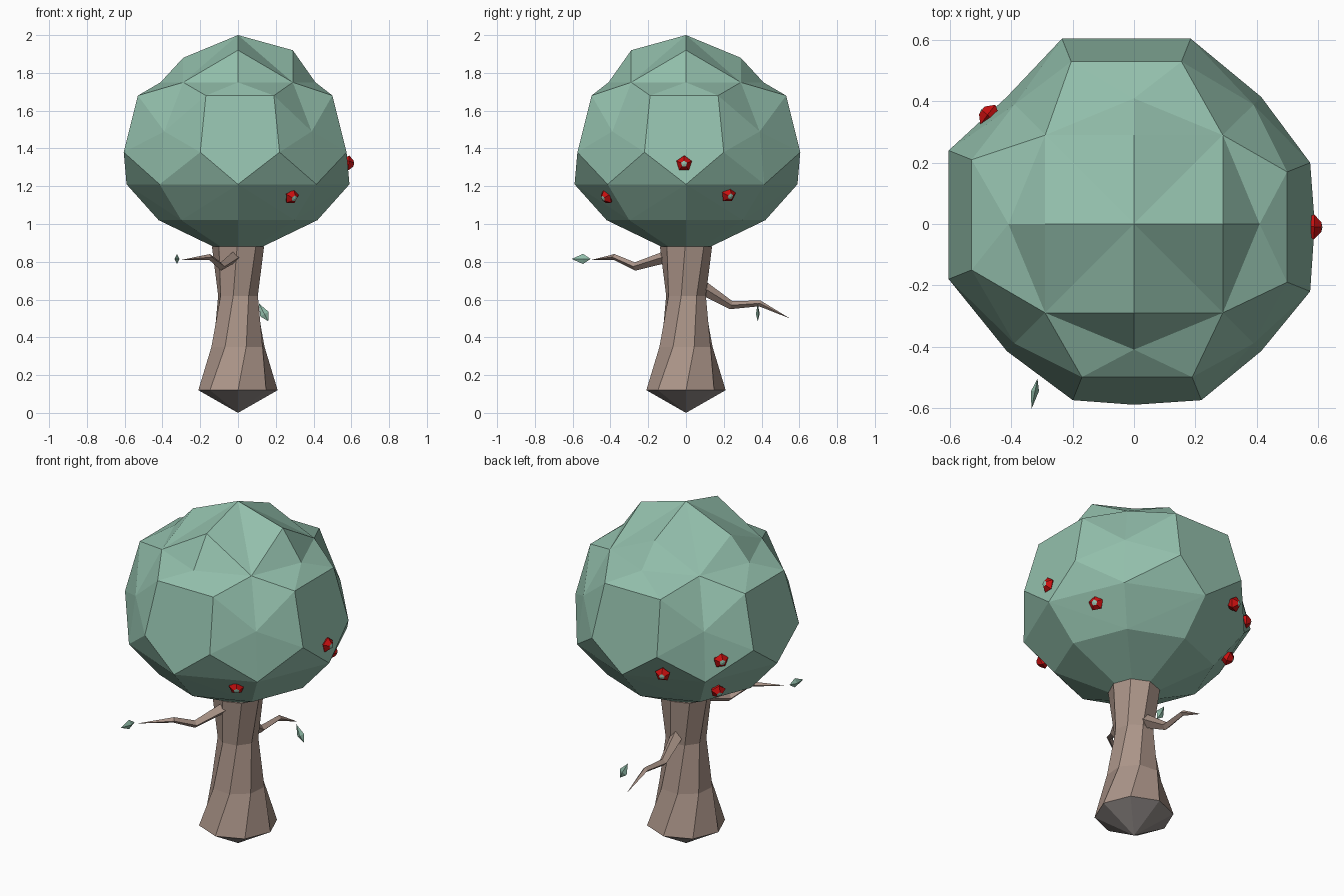
import bpy, bmesh, math
from mathutils import Vector, Matrix

cube = bpy.data.objects.get("Cube")
if cube:
    bpy.data.objects.remove(cube, do_unlink=True)


def material(name, rgb):
    m = bpy.data.materials.new(name)
    m.use_nodes = True
    m.diffuse_color = (*rgb, 1)
    m.node_tree.nodes["Principled BSDF"].inputs["Base Color"].default_value = (*rgb, 1)
    return m


GREEN = material("leaf green", (0.29, 0.52, 0.41))
BROWN = material("bark brown", (0.41, 0.30, 0.25))
GREY = material("root grey", (0.30, 0.27, 0.26))
RED = material("fruit red", (0.60, 0.005, 0.005))


def finish(name, bm, *mats):
    bmesh.ops.recalc_face_normals(bm, faces=bm.faces)
    me = bpy.data.meshes.new(name)
    bm.to_mesh(me)
    bm.free()
    for m in mats:
        me.materials.append(m)
    ob = bpy.data.objects.new(name, me)
    bpy.context.collection.objects.link(ob)
    return ob


def skin(bm, rings):
    """Bridge equal rings of points; a one-point ring closes to a tip."""
    rows = [[bm.verts.new(p) for p in r] for r in rings]
    n = max(len(r) for r in rows)
    for a, b in zip(rows, rows[1:]):
        for i in range(n):
            j = (i + 1) % n
            quad = [a[i % len(a)], a[j % len(a)], b[j % len(b)], b[i % len(b)]]
            bm.faces.new(list(dict.fromkeys(quad)))
    for r in (rows[0], rows[-1]):
        if len(r) > 2:
            bm.faces.new(r)


def ring(n, r, z, turn=0):
    return [Vector((r * math.cos(turn + math.tau * i / n),
                    r * math.sin(turn + math.tau * i / n), z)) for i in range(n)]


# Crown: four matching quarters, each with a slightly shifted side panel
def crown():
    bm = bmesh.new()
    top = bm.verts.new((0, 0, 2))
    # per side: panel distance, sideways shift, cap height
    sides = [(0.575, -0.01, 1.92), (0.605, 0.025, 1.88),
             (0.605, -0.03, 1.88), (0.575, 0.01, 1.92)]
    quarters = []
    for k, (r, s, cap) in enumerate(sides):
        pts = dict(cap=(0.29, 0, cap), high=(0.41, 0, 1.75), dhigh=(0.29, 0.29, 1.75),
                   tr=(r - 0.075, s - 0.18, 1.68), tl=(r - 0.075, s + 0.18, 1.68),
                   mr=(r, s - 0.21, 1.38), ml=(r, s + 0.21, 1.38),
                   mid=(0.39, 0.39, 1.49), low=(0.59, 0, 1.21), dlow=(0.415, 0.415, 1.21),
                   under=(0.42, 0, 1.02), dunder=(0.3, 0.3, 1.02),
                   neck=(0.13, 0, 0.88), dneck=(0.092, 0.092, 0.88))
        rot = Matrix.Rotation(k * math.pi / 2, 3, 'Z')
        quarters.append({n: bm.verts.new(rot @ Vector(p)) for n, p in pts.items()})
    # names ending in + belong to the next quarter
    faces = ["cap high dhigh", "cap+ dhigh high+", "high tr tl", "high tl dhigh",
             "dhigh tr+ high+", "tr mr low ml tl", "low dlow ml", "dlow low+ mr+",
             "low under dunder", "low dunder dlow", "low+ dunder under+", "low+ dlow dunder",
             "under neck dneck dunder", "dunder dneck neck+ under+"]
    fan = "dhigh tl ml dlow mr+ tr+ dhigh".split()
    faces += [f"mid {a} {b}" for a, b in zip(fan, fan[1:])]
    for k, q in enumerate(quarters):
        nxt = quarters[(k + 1) % 4]
        pick = lambda n: nxt[n[:-1]] if n.endswith("+") else q[n]
        for f in faces:
            bm.faces.new([pick(n) for n in f.split()])
        bm.faces.new([top, q["cap"], q["dhigh"]])
        bm.faces.new([top, q["dhigh"], nxt["cap"]])
    bm.faces.new([q[n] for q in quarters for n in ("neck", "dneck")])
    finish("crown", bm, GREEN)


# Trunk: twisted eight-sided column with a pointed root underside
def trunk():
    bm = bmesh.new()
    rings = [[Vector((0, 0, 0))]]
    for r, z, turn in [(0.21, 0.12, 0), (0.147, 0.35, 0.3), (0.108, 0.62, 0.55), (0.138, 0.88, 0.75)]:
        rings.append(ring(8, r, z, turn))
    skin(bm, rings)
    bm.faces.ensure_lookup_table()
    ob = finish("trunk", bm, BROWN, GREY)
    for p in ob.data.polygons:
        p.material_index = int(p.center.z < 0.1)


# Branch: crooked four-sided limb tapering to a tip
def branch(name, path, radii):
    bm = bmesh.new()
    path = [Vector(p) for p in path]
    rings = []
    for i, (p, r) in enumerate(zip(path, radii)):
        d = path[min(i + 1, len(path) - 1)] - path[max(i - 1, 0)]
        m = d.to_track_quat('Z', 'Y').to_matrix()
        rings.append([p + m @ v for v in ring(4, r, 0)] if r else [p])
    skin(bm, rings)
    finish(name, bm, BROWN)


# Leaf: flattened diamond between a stalk point and a tip
def leaf(name, start, end, wide, thick):
    bm = bmesh.new()
    a, b = Vector(start), Vector(end)
    c = a.lerp(b, 0.4)
    w, t = Vector(wide), Vector(thick)
    skin(bm, [[a], [c + w, c + t, c - w, c - t], [b]])
    finish(name, bm, GREEN)


# Fruit: faceted five-sided berry with a green eye facing outwards
def fruit(name, pos):
    bm = bmesh.new()
    skin(bm, [ring(5, 0.025, -0.03), ring(5, 0.043, 0.002, 0.3), ring(5, 0.017, 0.026, 0.3), [Vector((0, 0, 0.03))]])
    ob = finish(name, bm, RED, GREEN)
    for p in ob.data.polygons:
        p.material_index = int(p.center.z > 0.022)
    out = Vector(pos) - Vector((0, 0, 1.35))
    ob.matrix_world = Matrix.Translation(pos) @ out.to_track_quat('Z', 'Y').to_matrix().to_4x4()


crown()
trunk()
branch("front_branch", [(0, -0.06, 0.84), (-0.09, -0.27, 0.775), (-0.15, -0.38, 0.825), (-0.3, -0.5, 0.81)],
       [0.035, 0.022, 0.016, 0])
branch("back_branch", [(0, 0.06, 0.68), (-0.02, 0.24, 0.57), (-0.01, 0.39, 0.58), (0, 0.55, 0.5)],
       [0.04, 0.022, 0.016, 0])
leaf("front_leaf", (-0.315, -0.505, 0.815), (-0.335, -0.605, 0.815), (0, 0, 0.027), (0.013, 0, 0))
leaf("back_leaf", (0.16, 0.38, 0.485), (0.11, 0.38, 0.58), (0.022, 0, 0.012), (0, 0.01, 0))
for i, p in enumerate([(0.585, -0.01, 1.32), (0.285, -0.42, 1.145), (0.45, 0.225, 1.155),
                       (-0.475, 0.355, 1.33), (-0.41, 0.29, 1.11), (-0.235, 0.55, 1.26)]):
    fruit(f"fruit_{i + 1}", p)
